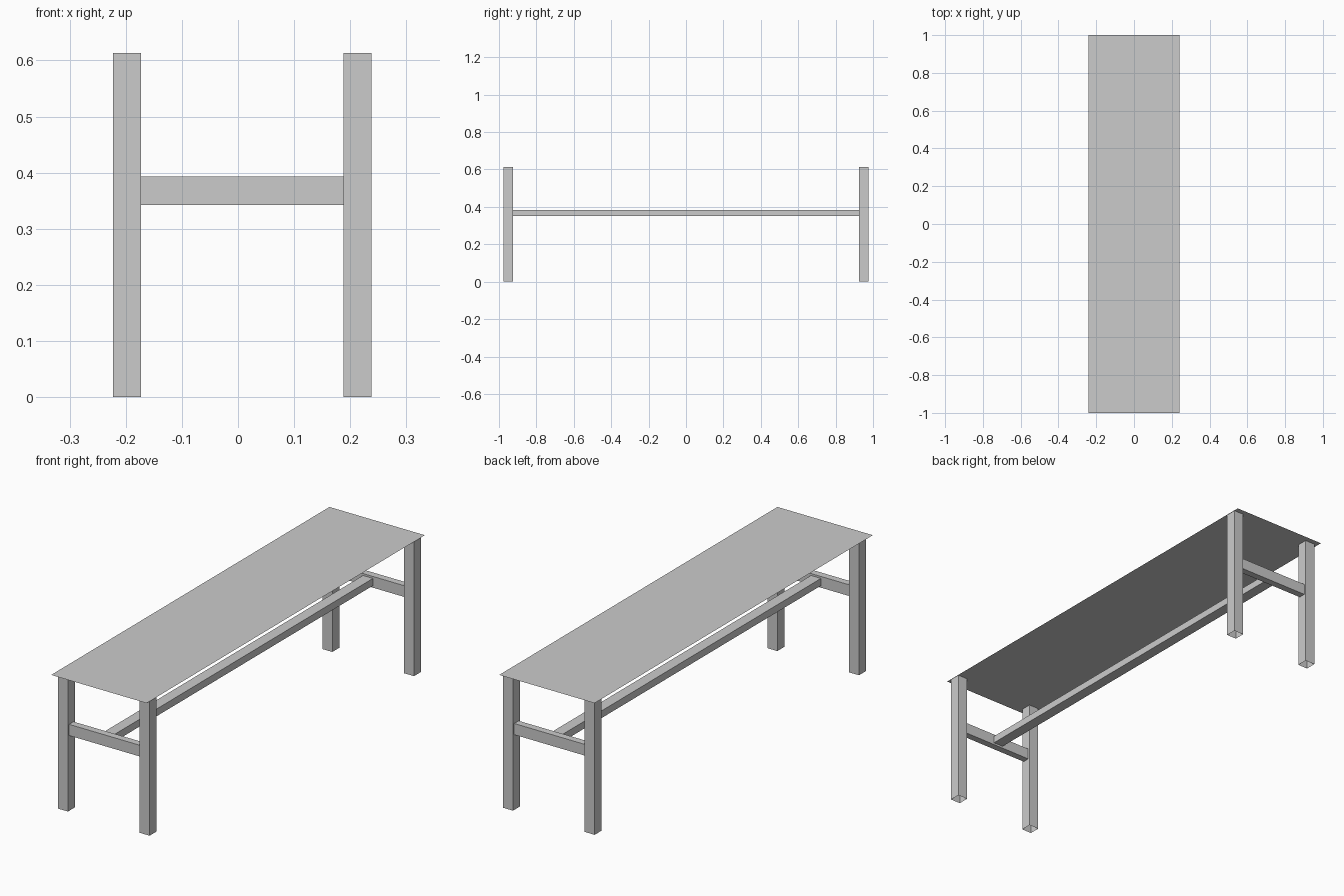
import bpy, bmesh
from mathutils import Vector

if "Cube" in bpy.data.objects:
    bpy.data.objects.remove(bpy.data.objects["Cube"])

TOP = 0.613


def tube(name, lo, hi, axis):
    """Box between two corners, left open at both ends along one axis."""
    lo, hi = Vector(lo), Vector(hi)
    bm = bmesh.new()
    bmesh.ops.create_cube(bm, size=1)
    ends = [f for f in bm.faces if abs(f.normal[axis]) > 0.5]
    bmesh.ops.delete(bm, geom=ends, context='FACES_ONLY')
    bmesh.ops.scale(bm, vec=hi - lo, verts=bm.verts)
    bmesh.ops.translate(bm, vec=(lo + hi) / 2, verts=bm.verts)
    return link(name, bm)


def link(name, bm):
    mesh = bpy.data.meshes.new(name)
    bm.to_mesh(mesh)
    bm.free()
    obj = bpy.data.objects.new(name, mesh)
    bpy.context.collection.objects.link(obj)
    return obj


# Thin tabletop: a single sheet
bm = bmesh.new()
bmesh.ops.create_grid(bm, x_segments=1, y_segments=1, size=1)
bmesh.ops.scale(bm, vec=(0.24, 1, 1), verts=bm.verts)
bmesh.ops.translate(bm, vec=(0, 0, TOP), verts=bm.verts)
link("tabletop", bm)

# Legs and end rails, one pair of legs at each end
for end, y in (("front", -0.95), ("back", 0.95)):
    for side, x in (("left", -0.198), ("right", 0.213)):
        tube(f"{end}_{side}_leg", (x - 0.025, y - 0.025, 0),
             (x + 0.025, y + 0.025, TOP), 2)
    tube(f"{end}_rail", (-0.173, y - 0.016, 0.342),
         (0.188, y + 0.016, 0.393), 0)

# Long stretcher between the rails
tube("stretcher", (-0.025, -0.935, 0.351), (0.025, 0.935, 0.384), 1)
